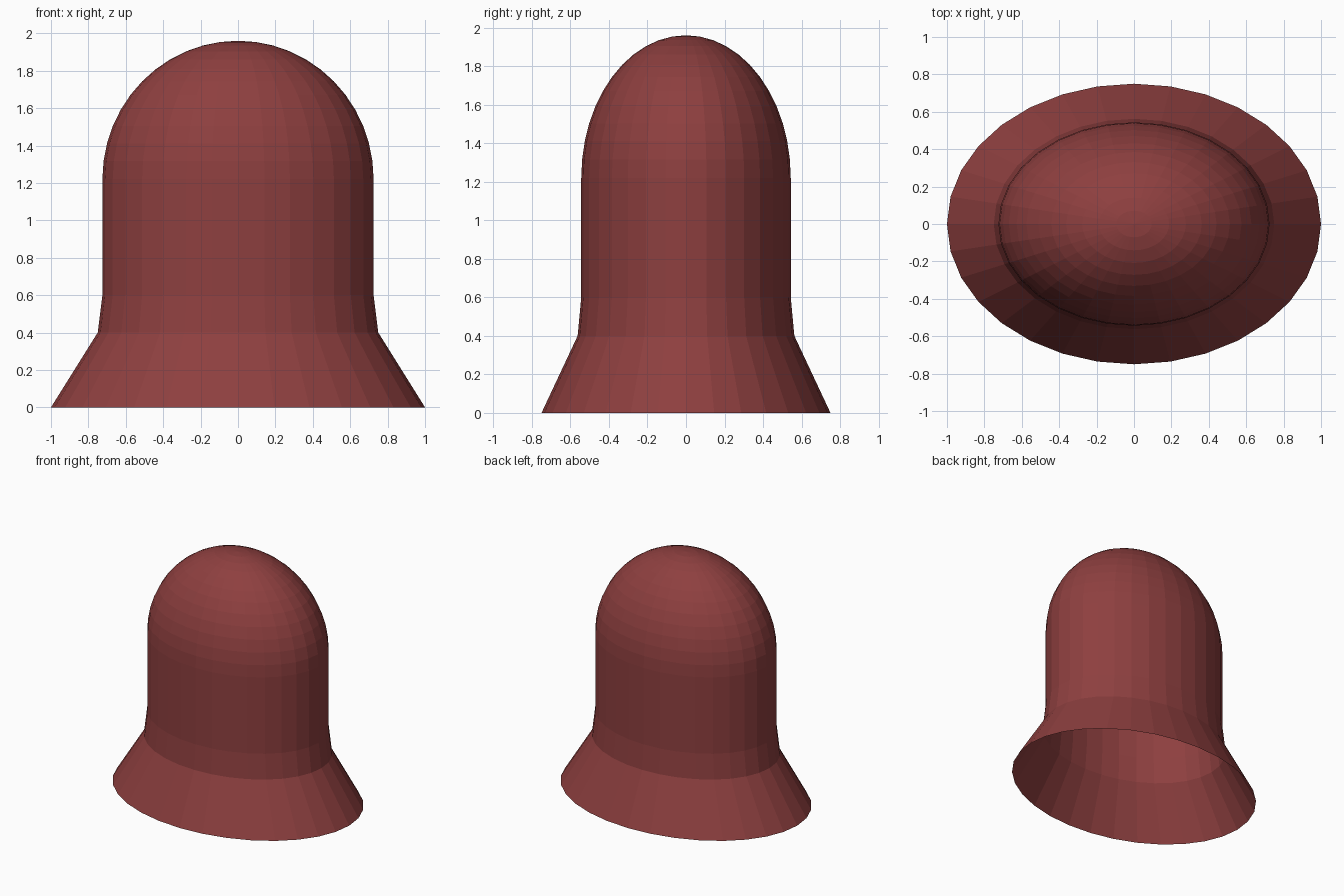
import bpy, bmesh, math

if "Cube" in bpy.data.objects:
    bpy.data.objects.remove(bpy.data.objects["Cube"])

SIDES = 32
DEPTH = 0.75       # y radius relative to x radius
RADIUS = 0.725     # body radius along x
DOME_Z, TOP_Z = 1.22, 1.96
DOME_RINGS = 12

# Profile: flared skirt, neck, straight body, rounded dome
profile = [(1.0, 0.0), (0.75, 0.4), (RADIUS, 0.6)]
for i in range(DOME_RINGS):
    a = math.pi / 2 * i / DOME_RINGS
    profile.append((RADIUS * math.cos(a), DOME_Z + (TOP_Z - DOME_Z) * math.sin(a)))

bm = bmesh.new()
rings = []
for r, z in profile:
    rings.append([bm.verts.new((r * math.cos(2 * math.pi * k / SIDES),
                                r * DEPTH * math.sin(2 * math.pi * k / SIDES), z))
                  for k in range(SIDES)])

# Open-bottomed shell
for low, high in zip(rings, rings[1:]):
    for k in range(SIDES):
        n = (k + 1) % SIDES
        bm.faces.new((low[k], low[n], high[n], high[k]))

# Crown of the dome
tip = bm.verts.new((0, 0, TOP_Z))
for k in range(SIDES):
    bm.faces.new((rings[-1][k], rings[-1][(k + 1) % SIDES], tip))

mesh = bpy.data.meshes.new("bell_shell")
bm.to_mesh(mesh)
bm.free()
shell = bpy.data.objects.new("bell_shell", mesh)
bpy.context.collection.objects.link(shell)

# Dark red colour
red = bpy.data.materials.new("dark_red")
red.diffuse_color = (0.27, 0.05, 0.05, 1)
red.use_nodes = True
red.node_tree.nodes["Principled BSDF"].inputs["Base Color"].default_value = red.diffuse_color
mesh.materials.append(red)
